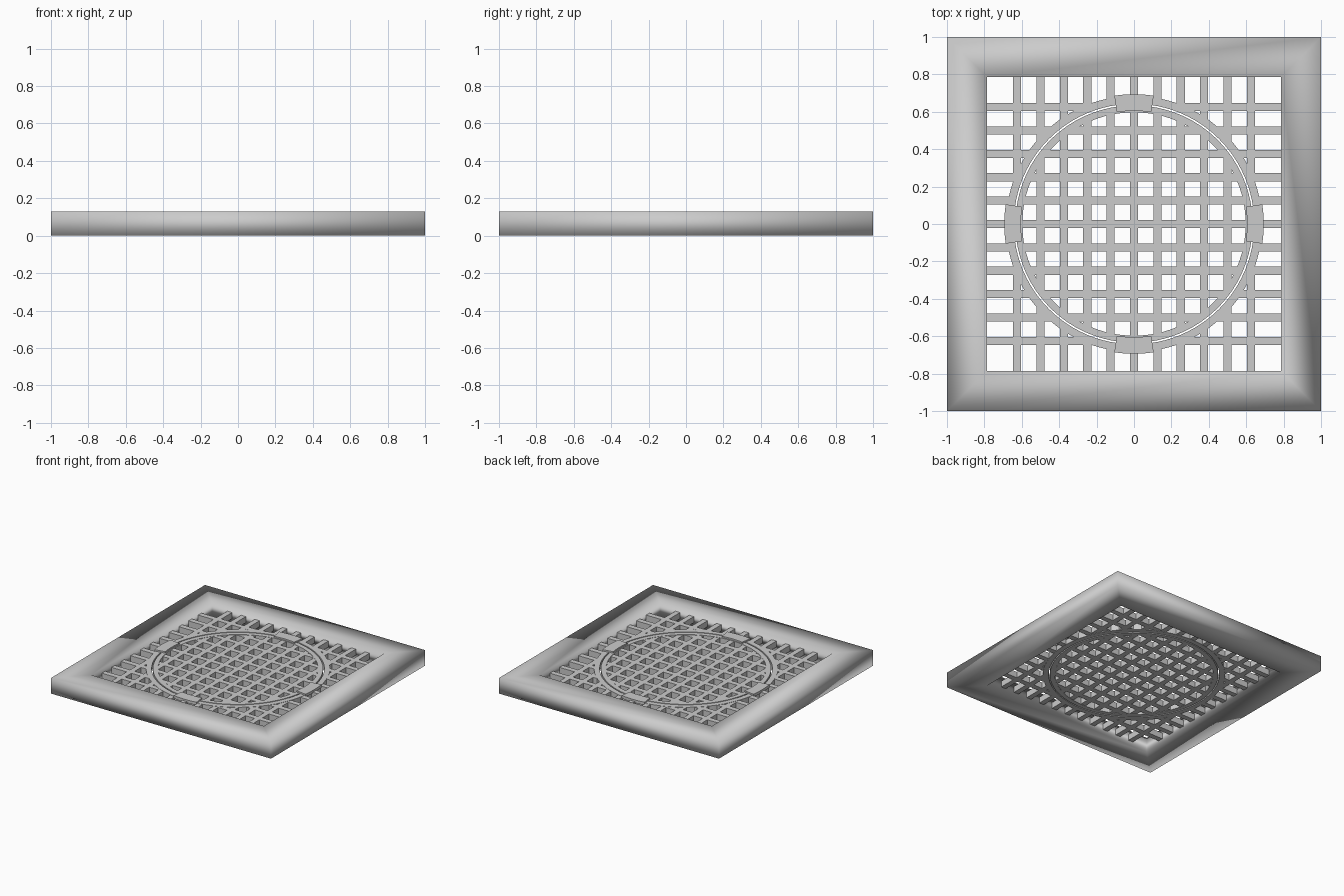
import bpy, bmesh, math

if "Cube" in bpy.data.objects:
    bpy.data.objects.remove(bpy.data.objects["Cube"])


def finish(bm, name):
    bmesh.ops.recalc_face_normals(bm, faces=bm.faces)
    me = bpy.data.meshes.new(name)
    bm.to_mesh(me)
    bm.free()
    ob = bpy.data.objects.new(name, me)
    bpy.context.collection.objects.link(ob)
    return ob


def hollow(name, inner, outer, z0, z1, n=96, a0=0.0, a1=None):
    """Rectangular section swept about z: a full ring, or a capped arc."""
    bm = bmesh.new()
    full = a1 is None
    span = math.tau if full else a1 - a0
    rows = []
    for i in range(n if full else n + 1):
        a = a0 + span * i / n
        rows.append([bm.verts.new((r * math.cos(a), r * math.sin(a), z))
                     for r, z in ((inner, z0), (outer, z0), (outer, z1), (inner, z1))])
    for i in range(n):
        p, q = rows[i], rows[(i + 1) % len(rows)]
        for k in range(4):
            m = (k + 1) % 4
            bm.faces.new((p[k], p[m], q[m], q[k]))
    if not full:
        bm.faces.new(rows[0])
        bm.faces.new(rows[-1])
    return finish(bm, name)


# Square outer frame, softly shaded across its edges
s = math.sqrt(2)
frame = hollow("outer_frame", 0.785 * s, s, 0.0, 0.128, n=4, a0=math.pi / 4)
for p in frame.data.polygons:
    p.use_smooth = True

# Lattice of 11 x 11 crossing bars, made as one connected plate with square holes
PITCH, HALF, EDGE = 0.125, 0.0215, 0.79
Z0, Z1 = 0.04, 0.09
cuts = [-EDGE]
for i in range(-5, 6):
    cuts += [i * PITCH - HALF, i * PITCH + HALF]
cuts.append(EDGE)
bm = bmesh.new()
grid = [[bm.verts.new((x, y, Z0)) for y in cuts] for x in cuts]
for i in range(len(cuts) - 1):
    for j in range(len(cuts) - 1):
        if i % 2 or j % 2:
            bm.faces.new((grid[i][j], grid[i + 1][j], grid[i + 1][j + 1], grid[i][j + 1]))
bmesh.ops.delete(bm, geom=[v for v in bm.verts if not v.link_faces], context='VERTS')
ext = bmesh.ops.extrude_face_region(bm, geom=bm.faces[:], use_keep_orig=True)
top = [g for g in ext["geom"] if isinstance(g, bmesh.types.BMVert)]
bmesh.ops.translate(bm, verts=top, vec=(0, 0, Z1 - Z0))
lattice = finish(bm, "grate_bars")

# Circular gap that separates the lid from the surround
cutter = hollow("gap_cutter", 0.618, 0.665, -0.1, 0.3)
mod = lattice.modifiers.new("gap", 'BOOLEAN')
mod.operation, mod.solver, mod.object = 'DIFFERENCE', 'EXACT', cutter
cutter.hide_render = True
cutter.hide_viewport = False
bpy.context.view_layer.objects.active = lattice
bpy.ops.object.modifier_apply(modifier="gap")
bpy.data.objects.remove(cutter, do_unlink=True)

# Lid rim and the seat ring around it
hollow("lid_rim", 0.597, 0.634, Z0 - 0.002, Z1 + 0.002)
hollow("seat_ring", 0.643, 0.685, Z0 - 0.002, Z1 + 0.002)

# Four raised tabs bridging the gap
for k in range(4):
    c = k * math.pi / 2
    hollow("lid_tab_%d" % (k + 1), 0.605, 0.694, Z1 - 0.01, Z1 + 0.014,
           n=6, a0=c - 0.152, a1=c + 0.152)
